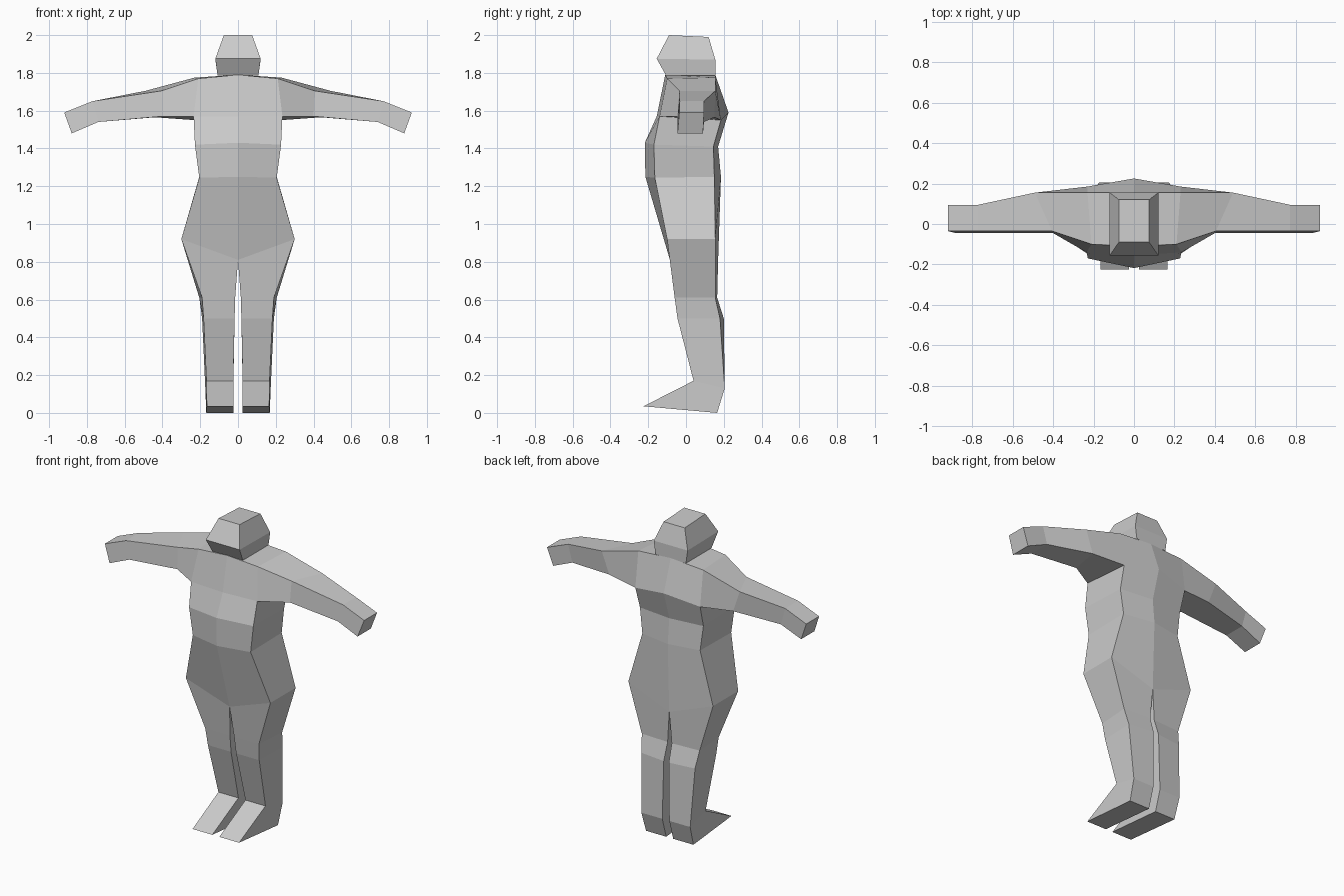
import bpy

cube = bpy.data.objects.get("Cube")
if cube:
    bpy.data.objects.remove(cube, do_unlink=True)

grey = bpy.data.materials.new("plain grey")
grey.use_nodes = True
GREY = (0.6, 0.6, 0.6, 1)
grey.diffuse_color = GREY
grey.node_tree.nodes["Principled BSDF"].inputs["Base Color"].default_value = GREY


def loft(name, rings, closed=True, cap_start=False, cap_end=False, gap=None, mirror=True):
    """Skin a chain of equal-sized rings with flat faces; gap = (row, side) left open."""
    n = len(rings[0])
    verts = [p for ring in rings for p in ring]
    faces = []
    for row in range(len(rings) - 1):
        for i in range(n if closed else n - 1):
            if (row, i) == gap:
                continue
            j = (i + 1) % n
            a, b = row * n, (row + 1) * n
            faces.append((a + i, a + j, b + j, b + i))
    if cap_start:
        faces.append(tuple(reversed(range(n))))
    if cap_end:
        faces.append(tuple(range(len(verts) - n, len(verts))))
    mesh = bpy.data.meshes.new(name)
    mesh.from_pydata(verts, [], faces)
    mesh.materials.append(grey)
    obj = bpy.data.objects.new(name, mesh)
    bpy.context.collection.objects.link(obj)
    if mirror:
        mod = obj.modifiers.new("mirror", "MIRROR")
        mod.use_clip = True
    return obj


def box_ring(x, front, back, z_front, z_back):
    return [(-x, back, z_back), (x, back, z_back), (x, front, z_front), (-x, front, z_front)]


# Points shared between the torso, arms and legs
shoulder_back, shoulder_front = (0.23, 0.155, 1.775), (0.21, -0.10, 1.77)
armpit_back, armpit_front = (0.23, 0.185, 1.55), (0.235, -0.14, 1.57)
hip_back, hip_front = (0.30, 0.155, 0.92), (0.30, -0.10, 0.92)
crotch_back, crotch_front = (0, 0.17, 0.81), (0, -0.085, 0.81)

# Torso half: centre back, side back, side front, centre front
loft("torso", [
    [(0, 0.155, 1.79), shoulder_back, shoulder_front, (0, -0.11, 1.79)],
    [(0, 0.225, 1.59), armpit_back, armpit_front, (0, -0.155, 1.57)],
    [(0, 0.17, 1.41), (0.225, 0.145, 1.41), (0.228, -0.17, 1.42), (0, -0.218, 1.43)],
    [(0, 0.185, 1.25), (0.205, 0.15, 1.25), (0.205, -0.165, 1.245), (0, -0.215, 1.25)],
    [crotch_back, hip_back, hip_front, crotch_front],
], closed=False, cap_start=True, gap=(0, 1))

# Arms: upper back, upper front, lower front, lower back
loft("arms", [
    [shoulder_back, shoulder_front, armpit_front, armpit_back],
    [(0.49, 0.155, 1.705), (0.405, -0.035, 1.705), (0.40, -0.045, 1.57), (0.44, 0.15, 1.565)],
    [(0.77, 0.095, 1.65), (0.77, -0.035, 1.65), (0.74, -0.045, 1.54), (0.74, 0.095, 1.54)],
    [(0.92, 0.095, 1.59), (0.92, -0.035, 1.59), (0.88, -0.045, 1.48), (0.88, 0.09, 1.48)],
], cap_end=True)

# Legs and feet: outer front, inner front, inner back, outer back
loft("legs", [
    [hip_front, crotch_front, crotch_back, hip_back],
    [(0.19, -0.06, 0.61), (0.015, -0.06, 0.61), (0.015, 0.165, 0.61), (0.205, 0.155, 0.61)],
    [(0.182, -0.045, 0.50), (0.018, -0.045, 0.50), (0.018, 0.20, 0.50), (0.19, 0.18, 0.50)],
    [(0.167, 0.04, 0.17), (0.025, 0.04, 0.17), (0.025, 0.205, 0.13), (0.173, 0.205, 0.13)],
    [(0.165, -0.225, 0.035), (0.025, -0.225, 0.035), (0.025, 0.165, 0), (0.168, 0.165, 0)],
], cap_end=True)

# Head: crown, brow and jaw
loft("head", [
    box_ring(0.075, -0.09, 0.12, 2.0, 1.99),
    box_ring(0.12, -0.155, 0.155, 1.875, 1.87),
    box_ring(0.108, -0.105, 0.155, 1.785, 1.785),
], cap_start=True, mirror=False)
